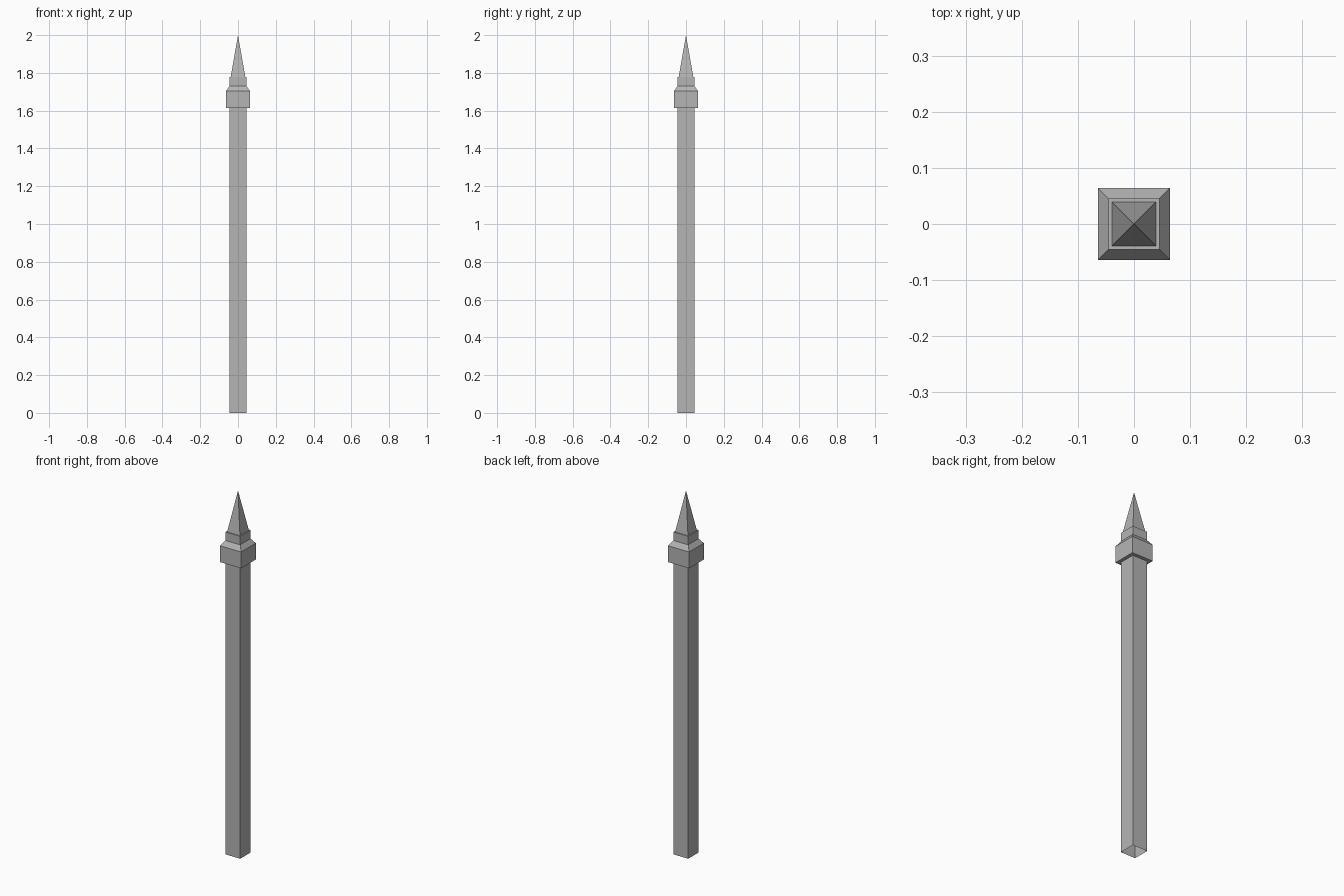
import bpy
import bmesh

cube = bpy.data.objects.get("Cube")
if cube:
    bpy.data.objects.remove(cube, do_unlink=True)

stone = bpy.data.materials.new("grey stone")
stone.use_nodes = True
GREY = (0.46, 0.46, 0.46, 1)
stone.diffuse_color = GREY
stone.node_tree.nodes["Principled BSDF"].inputs["Base Color"].default_value = GREY


def square_part(name, profile):
    """Skin a stack of squares given as (half width, height); zero width is a point."""
    bm = bmesh.new()
    rings = []
    for h, z in profile:
        corners = [(-h, -h), (h, -h), (h, h), (-h, h)] if h else [(0, 0)]
        rings.append([bm.verts.new((x, y, z)) for x, y in corners])
    for low, high in zip(rings, rings[1:]):
        for i in range(4):
            j = (i + 1) % 4
            if len(high) == 1:
                bm.faces.new((low[i], low[j], high[0]))
            else:
                bm.faces.new((low[i], low[j], high[j], high[i]))
    mesh = bpy.data.meshes.new(name)
    bm.to_mesh(mesh)
    bm.free()
    mesh.materials.append(stone)
    obj = bpy.data.objects.new(name, mesh)
    bpy.context.collection.objects.link(obj)
    return obj


POST, COLLAR, SPIRE = 0.045, 0.064, 0.039

# Hollow post, open at the foot
square_part("post", [(POST, 0), (POST, 1.613)])
# Collar with underside and sloped shoulder
square_part("collar", [(POST, 1.613), (COLLAR, 1.613), (COLLAR, 1.703), (POST, 1.73)])
# Neck with a narrow ledge around the spire
square_part("neck", [(POST, 1.73), (POST, 1.777), (SPIRE, 1.777)])
# Pointed spire
square_part("spire", [(SPIRE, 1.777), (0, 2)])
